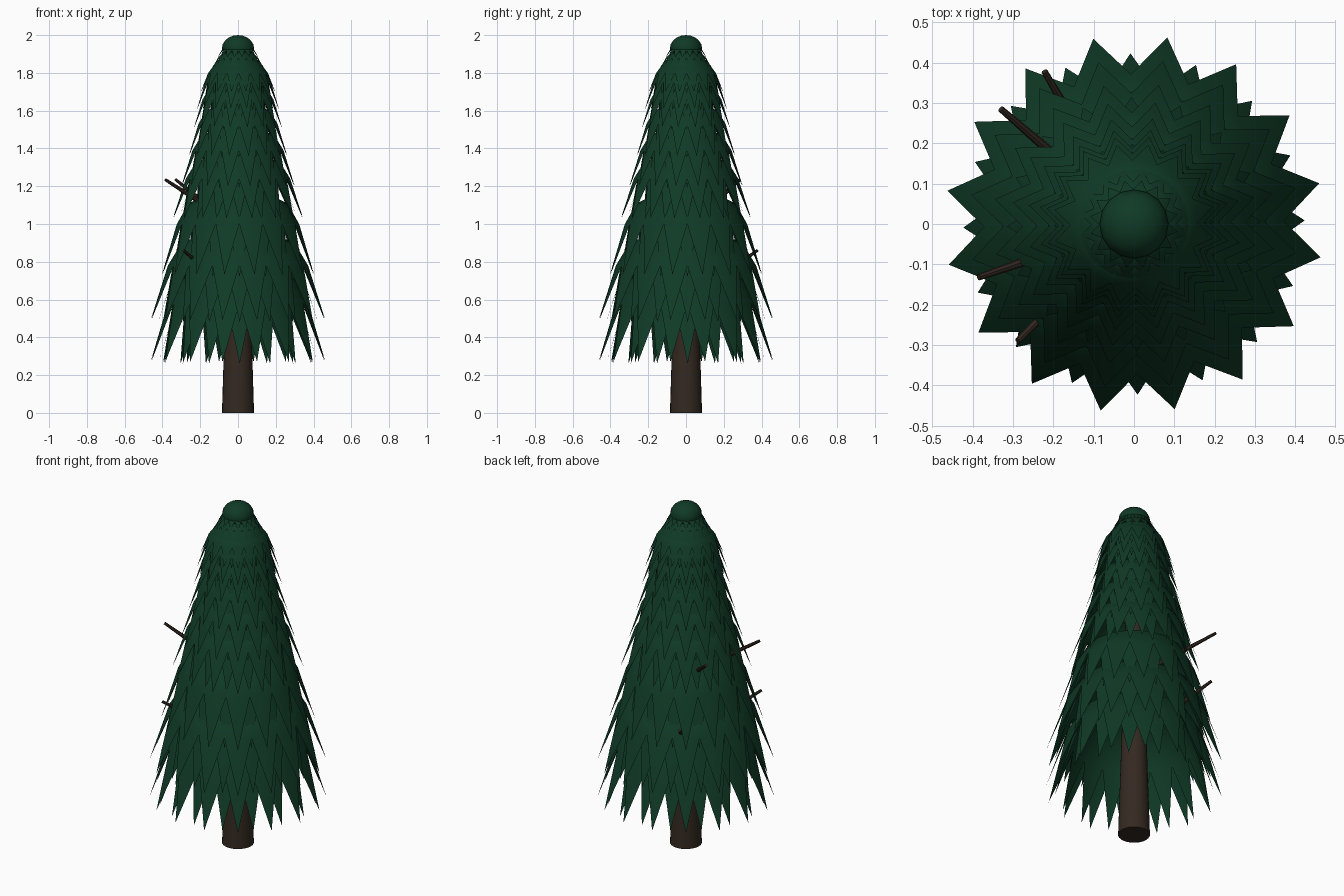
import bpy, bmesh, math
from mathutils import Vector

if "Cube" in bpy.data.objects:
    bpy.data.objects.remove(bpy.data.objects["Cube"])


def material(name, rgb):
    m = bpy.data.materials.new(name)
    m.diffuse_color = (*rgb, 1)
    m.use_nodes = True
    m.node_tree.nodes["Principled BSDF"].inputs["Base Color"].default_value = m.diffuse_color
    return m


GREEN = material("needle green", (0.005, 0.042, 0.019))
BARK = material("bark brown", (0.034, 0.022, 0.015))
TEETH = 16


def finish(name, bm, mat, angle=60):
    me = bpy.data.meshes.new(name)
    bm.to_mesh(me)
    bm.free()
    ob = bpy.data.objects.new(name, me)
    bpy.context.collection.objects.link(ob)
    me.materials.append(mat)
    bpy.context.view_layer.objects.active = ob
    ob.select_set(True)
    bpy.ops.object.shade_smooth_by_angle(angle=math.radians(angle))
    ob.select_set(False)
    return ob


def polar(r, a, z):
    return Vector((r * math.cos(a), r * math.sin(a), z))


def skirt(name, r, z, length, offset):
    """Draped ring of needles: sloping shoulder, then long pointed teeth."""
    bm = bmesh.new()
    step = 2 * math.pi / TEETH
    rv, zv = r * 0.79, z + length
    rings = []
    for rr, zz in ((r * 0.36, zv + length * 0.62),
                   (r * 0.64, zv + length * 0.40), (rv, zv)):
        rings.append([bm.verts.new(polar(rr, offset + (i + 0.5) * step, zz))
                      for i in range(TEETH)])
    tips = [bm.verts.new(polar(r, offset + (i + 1) * step, z)) for i in range(TEETH)]
    for i in range(TEETH):
        j = (i + 1) % TEETH
        for up, lo in zip(rings, rings[1:]):
            bm.faces.new((up[i], lo[i], lo[j], up[j]))
        bm.faces.new((rings[-1][i], tips[i], rings[-1][j]))
    return finish(name, bm, GREEN)


def rod(name, p, q, r1, r2, sides):
    """Tapered rod between two points."""
    p, q = Vector(p), Vector(q)
    bm = bmesh.new()
    bmesh.ops.create_cone(bm, cap_ends=True, segments=sides, radius1=r1,
                          radius2=r2, depth=(q - p).length)
    rot = (q - p).to_track_quat('Z', 'Y')
    for v in bm.verts:
        v.co = rot @ v.co + (p + q) / 2
    return finish(name, bm, BARK, 40)


# Trunk
rod("trunk", (0, 0, 0), (0, 0, 1.8), 0.085, 0.03, 24)

# Needle skirts: tip radius, tip height, tooth length
tiers = [(0.47, 0.27, 0.31), (0.47, 0.49, 0.29), (0.41, 0.73, 0.27),
         (0.35, 1.03, 0.21), (0.305, 1.20, 0.19), (0.265, 1.36, 0.17),
         (0.237, 1.51, 0.15), (0.22, 1.61, 0.14), (0.20, 1.70, 0.10),
         (0.165, 1.77, 0.07), (0.135, 1.83, 0.05), (0.11, 1.88, 0.04)]
for n, (r, z, length) in enumerate(tiers):
    skirt(f"needle_skirt_{n}", r, z, length, math.radians(12.4))
    skirt(f"needle_underskirt_{n}", r * 0.9, z - 0.01, length, math.radians(1.2))

# Rounded crown
bm = bmesh.new()
bmesh.ops.create_uvsphere(bm, u_segments=16, v_segments=10, radius=1)
for v in bm.verts:
    v.co = Vector((v.co.x * 0.085, v.co.y * 0.085, 1.93 + v.co.z * 0.07))
finish("crown", bm, GREEN)

# Bare twigs poking out from the trunk
for n, (x, y, z) in enumerate([(-0.33, 0.285, 1.235), (-0.385, -0.132, 1.235),
                               (-0.222, 0.378, 0.86), (-0.288, -0.29, 0.86)]):
    d = math.hypot(x, y)
    rod(f"twig_{n}", (x * 0.1, y * 0.1, z - 0.55 * d), (x, y, z), 0.018, 0.008, 8)
